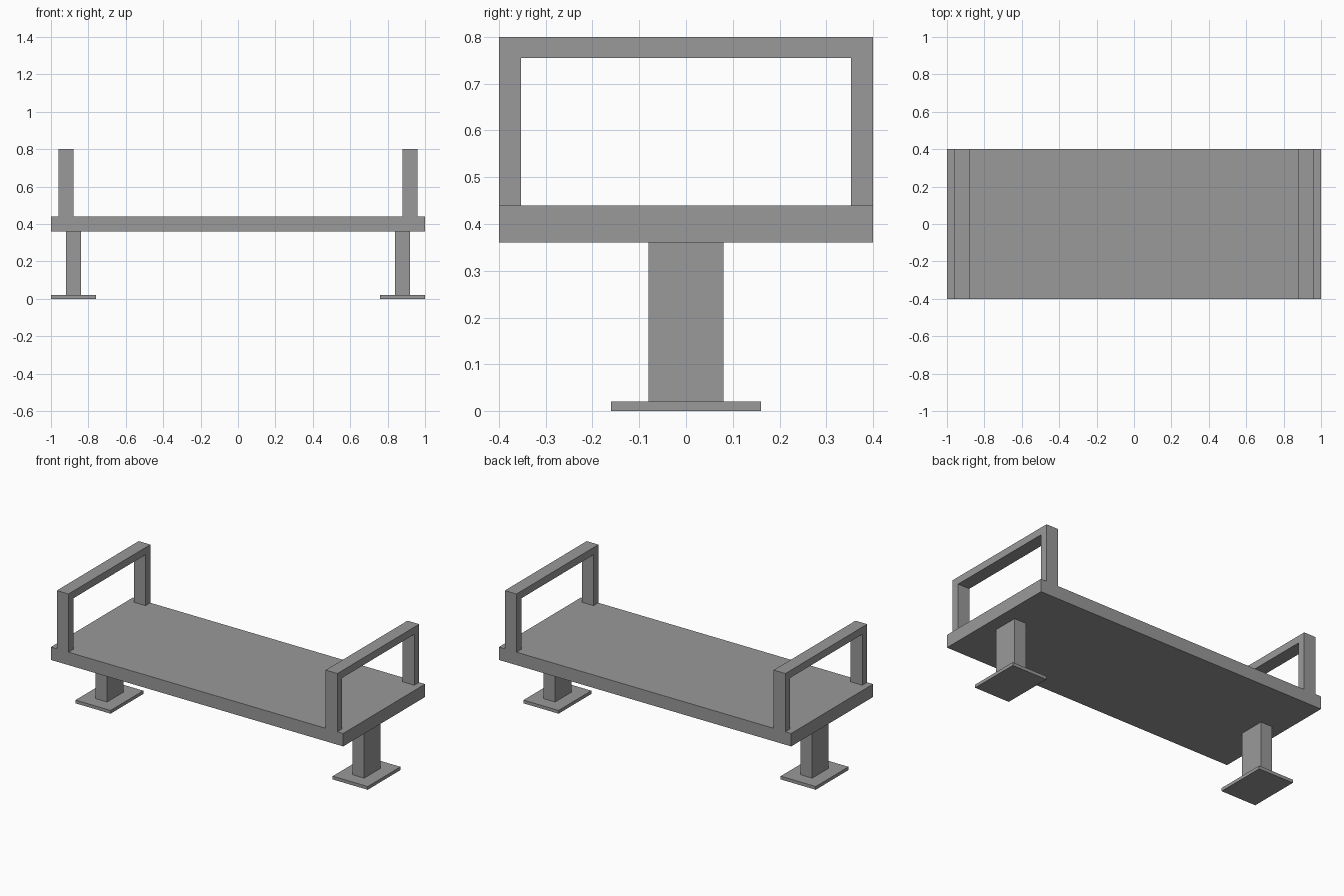
import bpy
import bmesh
from mathutils import Vector

if "Cube" in bpy.data.objects:
    bpy.data.objects.remove(bpy.data.objects["Cube"], do_unlink=True)

# Single grey material
grey = bpy.data.materials.new("plain grey")
grey.use_nodes = True
GREY = (0.32, 0.32, 0.32, 1)
grey.diffuse_color = GREY
grey.node_tree.nodes["Principled BSDF"].inputs["Base Color"].default_value = GREY


def add_object(name, bm):
    bmesh.ops.recalc_face_normals(bm, faces=bm.faces[:])
    mesh = bpy.data.meshes.new(name)
    bm.to_mesh(mesh)
    bm.free()
    mesh.materials.append(grey)
    obj = bpy.data.objects.new(name, mesh)
    bpy.context.collection.objects.link(obj)
    return obj


def box(name, low, high):
    low, high = Vector(low), Vector(high)
    bm = bmesh.new()
    bmesh.ops.create_cube(bm, size=1)
    bmesh.ops.scale(bm, vec=high - low, verts=bm.verts)
    bmesh.ops.translate(bm, vec=(low + high) / 2, verts=bm.verts)
    return add_object(name, bm)


def extrude_x(name, profile, x_low, x_high):
    """Extrude a closed (y, z) outline along x."""
    bm = bmesh.new()
    face = bm.faces.new([bm.verts.new((x_low, y, z)) for y, z in profile])
    out = bmesh.ops.extrude_face_region(bm, geom=[face])
    moved = [v for v in out["geom"] if isinstance(v, bmesh.types.BMVert)]
    bmesh.ops.translate(bm, vec=(x_high - x_low, 0, 0), verts=moved)
    return add_object(name, bm)


SEAT_LOW, SEAT_TOP, ARM_TOP = 0.36, 0.44, 0.8
HALF_DEPTH, BAR = 0.4, 0.047

# Seat slab
box("seat", (-1, -HALF_DEPTH, SEAT_LOW), (1, HALF_DEPTH, SEAT_TOP))

# Armrest outline: an upside-down U, half of it reflected in y
half = [(HALF_DEPTH, ARM_TOP), (HALF_DEPTH, SEAT_TOP),
        (HALF_DEPTH - BAR, SEAT_TOP), (HALF_DEPTH - BAR, ARM_TOP - BAR + 0.002)]
arch = half + [(-y, z) for y, z in reversed(half)]

# Armrest, pedestal and foot plate at each end
for side, s in (("left", 1), ("right", -1)):
    c = s * 0.92
    extrude_x(side + "_armrest", arch, c - 0.04, c + 0.04)
    c = s * 0.88
    box(side + "_pedestal", (c - 0.04, -0.08, 0.02), (c + 0.04, 0.08, SEAT_LOW))
    box(side + "_foot_plate", (c - 0.12, -0.16, 0), (c + 0.12, 0.16, 0.02))
